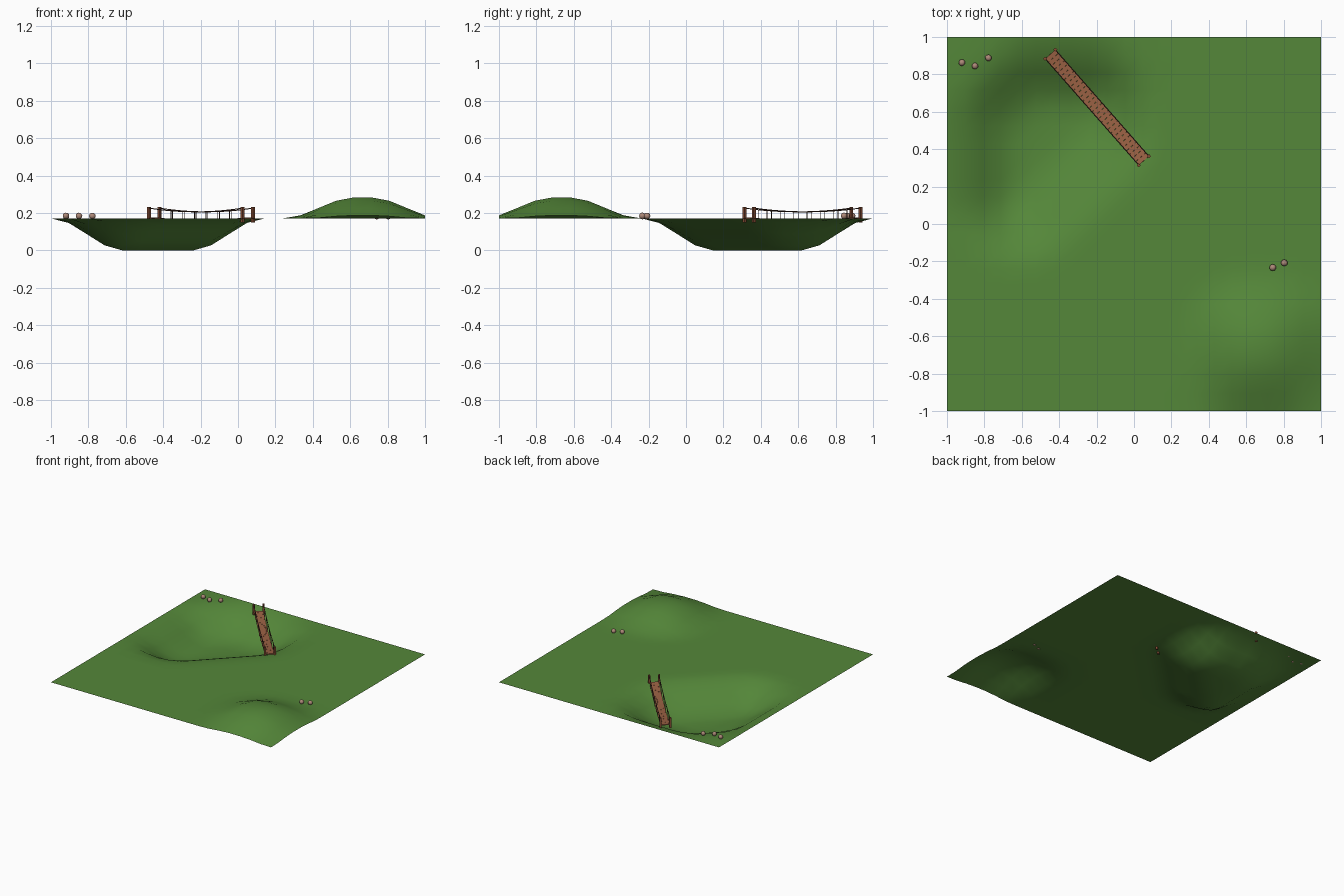
import bpy, bmesh, math, random
from mathutils import Vector, Matrix

if "Cube" in bpy.data.objects:
    bpy.data.objects.remove(bpy.data.objects["Cube"])

random.seed(4)
GROUND, CELLS, REACH = 0.171, 21, 0.375


def mat(name, rgb):
    m = bpy.data.materials.new(name)
    m.diffuse_color = (*rgb, 1)
    m.use_nodes = True
    m.node_tree.nodes["Principled BSDF"].inputs["Base Color"].default_value = m.diffuse_color
    return m


GRASS = mat("grass green", (0.089, 0.242, 0.041))
PLANK = mat("plank brown", (0.33, 0.122, 0.058))
POST = mat("post brown", (0.24, 0.075, 0.035))
ROPE = mat("rope dark brown", (0.09, 0.04, 0.025))
STONE = mat("stone pink grey", (0.42, 0.25, 0.19))


def finish(bm, name, material, smooth=False):
    me = bpy.data.meshes.new(name)
    bm.normal_update()
    bm.to_mesh(me)
    bm.free()
    me.materials.append(material)
    for p in me.polygons:
        p.use_smooth = smooth
    ob = bpy.data.objects.new(name, me)
    bpy.context.collection.objects.link(ob)
    return ob


def box(bm, centre, size, rot=Matrix()):
    bmesh.ops.create_cube(bm, size=1, matrix=Matrix.Translation(centre) @ rot
                          @ Matrix.Diagonal((*size, 1)))


def grid_pos(i, j):
    return Vector((-1 + 2 * i / CELLS, -1 + 2 * j / CELLS))


def pull(p, core):
    # smooth falloff, 1 on the core points and 0 beyond the reach
    t = max(0, 1 - min((p - c).length for c in core) / REACH)
    return 3 * t * t - 2 * t ** 3


# Terrain sheet with a hollow and a hill
hollow = [grid_pos(i, j) for i in range(4, 9) for j in range(12, 18)
          if j - i >= 8 and (i, j) != (4, 17)]
hill = [grid_pos(i, j) for i in (17, 18) for j in (3, 4)]
bm = bmesh.new()
bmesh.ops.create_grid(bm, x_segments=CELLS, y_segments=CELLS, size=1)
for v in bm.verts:
    p = v.co.xy
    v.co.z = GROUND - GROUND * pull(p, hollow) + 0.112 * pull(p, hill)
finish(bm, "terrain", GRASS, True)

# Bridge frame of reference
A, B = Vector((-0.448, 0.908, 0)), Vector((0.053, 0.338, 0))
along = (B - A).normalized()
side = Vector((-along.y, along.x, 0))
turn = Matrix.Rotation(math.atan2(along.y, along.x), 4, 'Z')
length = (B - A).length


def on_bridge(t, s, z):
    sag = 0.02 * (1 - (2 * t - 1) ** 2)
    return A.lerp(B, t) + side * s + Vector((0, 0, z - sag))


# Deck planks
bm = bmesh.new()
N = 30
for k in range(N):
    t = (k + 0.5) / N
    slope = -0.02 * -4 * (2 * t - 1) / length
    box(bm, on_bridge(t, 0, GROUND + 0.002), (length / N - 0.0008, 0.07, 0.006),
        turn @ Matrix.Rotation(-math.atan(slope), 4, 'Y'))
finish(bm, "deck_planks", PLANK)

# Corner posts
bm = bmesh.new()
for t in (0, 1):
    for s in (-0.037, 0.037):
        c = on_bridge(t, s, 0.19)
        box(bm, c, (0.015, 0.015, 0.084), turn)
finish(bm, "corner_posts", POST)


# Hand ropes and hangers on both sides
def rope(name, lines, radius):
    cu = bpy.data.curves.new(name, 'CURVE')
    cu.dimensions = '3D'
    cu.bevel_depth = radius
    cu.bevel_resolution = 1
    cu.use_fill_caps = True
    for pts in lines:
        sp = cu.splines.new('POLY')
        sp.points.add(len(pts) - 1)
        for q, p in zip(sp.points, pts):
            q.co = (*p, 1)
    cu.materials.append(ROPE)
    ob = bpy.data.objects.new(name, cu)
    bpy.context.collection.objects.link(ob)


sides = (-0.036, 0.036)
rope("hand_ropes", [[on_bridge(k / 16, s, 0.226) for k in range(17)] for s in sides], 0.0028)
rope("rope_hangers", [[on_bridge(k / 8, s, z) for z in (0.17, 0.226)]
                      for s in sides for k in range(1, 8)], 0.002)

# Small stones in two groups
for n, (x, y) in enumerate([(-0.92, 0.863), (-0.85, 0.845), (-0.778, 0.888),
                            (0.742, -0.233), (0.803, -0.208)]):
    bm = bmesh.new()
    bmesh.ops.create_icosphere(bm, subdivisions=2, radius=0.018)
    for v in bm.verts:
        v.co *= random.uniform(0.93, 1.05)
    z = GROUND + 0.112 * pull(Vector((x, y)), hill) + 0.013
    bmesh.ops.translate(bm, verts=bm.verts, vec=(x, y, z))
    finish(bm, f"stone_{n + 1}", STONE, True)
